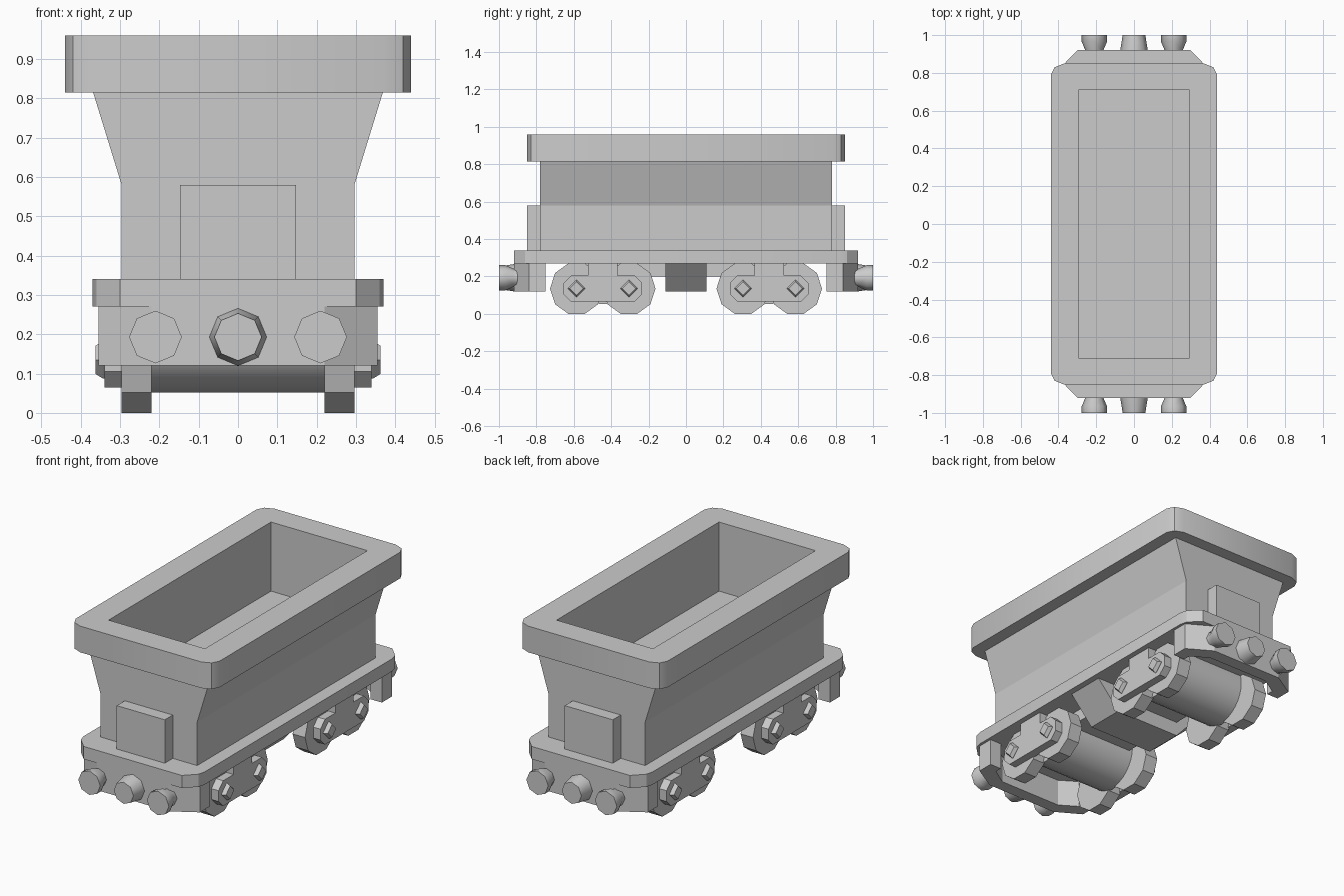
import bpy, bmesh, math
from mathutils import Matrix

cube = bpy.data.objects.get("Cube")
if cube:
    bpy.data.objects.remove(cube, do_unlink=True)


def finish(name, bm, smooth=0):
    bmesh.ops.recalc_face_normals(bm, faces=bm.faces)
    mesh = bpy.data.meshes.new(name)
    bm.to_mesh(mesh)
    bm.free()
    ob = bpy.data.objects.new(name, mesh)
    bpy.context.collection.objects.link(ob)
    if smooth:
        bpy.ops.object.select_all(action='DESELECT')
        ob.select_set(True)
        bpy.context.view_layer.objects.active = ob
        bpy.ops.object.shade_smooth_by_angle(angle=math.radians(smooth))
    return ob


def place(axis, a, b, t):
    """Point from two profile coordinates and a distance along an axis."""
    return {'X': (t, a, b), 'Y': (a, t, b), 'Z': (a, b, t)}[axis]


def prism(name, profile, axis, t0, t1, smooth=0):
    bm = bmesh.new()
    lo, hi = [[bm.verts.new(place(axis, a, b, t)) for a, b in profile] for t in (t0, t1)]
    n = len(profile)
    bm.faces.new(lo)
    bm.faces.new(hi)
    for i in range(n):
        j = (i + 1) % n
        bm.faces.new((lo[i], lo[j], hi[j], hi[i]))
    return finish(name, bm, smooth)


def turned(name, axis, centre, rings, sides, phase=0.0, smooth=0):
    """Lathe-like solid from (distance, radius) rings."""
    bm = bmesh.new()
    loops = []
    for t, r in rings:
        angles = [phase + math.tau * i / sides for i in range(sides)]
        loops.append([bm.verts.new(place(axis, centre[0] + r * math.cos(a),
                                         centre[1] + r * math.sin(a), t)) for a in angles])
    bm.faces.new(loops[0])
    bm.faces.new(loops[-1])
    for p, q in zip(loops, loops[1:]):
        for i in range(sides):
            j = (i + 1) % sides
            bm.faces.new((p[i], p[j], q[j], q[i]))
    return finish(name, bm, smooth)


def box(name, x, y, z):
    bm = bmesh.new()
    bmesh.ops.create_cube(bm, size=1)
    for v in bm.verts:
        v.co = [lim[0] if c < 0 else lim[1] for c, lim in zip(v.co, (x, y, z))]
    return finish(name, bm)


def four_way(corner):
    """Mirror one corner's points into a closed outline."""
    back = corner[::-1]
    return (corner + [(-x, y) for x, y in back] +
            [(-x, -y) for x, y in corner] + [(x, -y) for x, y in back])


def cut(ob, cutter):
    mod = ob.modifiers.new("opening", 'BOOLEAN')
    mod.operation = 'DIFFERENCE'
    mod.solver = 'EXACT'
    mod.object = cutter
    cutter.hide_render = True
    cutter.hide_viewport = True
    cutter.display_type = 'WIRE'
    bpy.context.view_layer.update()
    baked = bpy.data.meshes.new_from_object(ob.evaluated_get(bpy.context.evaluated_depsgraph_get()))
    ob.modifiers.clear()
    ob.data = baked


# Hopper with flared sides, and its thick rim
half = [(0.296, 0.33), (0.296, 0.58), (0.37, 0.82)]
hopper = prism("hopper", half + [(-x, z) for x, z in half[::-1]], 'Y', -0.78, 0.78)
rim = prism("hopper_rim", four_way([(0.44, 0.79), (0.42, 0.83), (0.37, 0.85)]),
            'Z', 0.815, 0.96, 40)
opening = box("opening_cutter", (-0.295, 0.295), (-0.71, 0.71), (0.578, 1.1))
cut(hopper, opening)
cut(rim, opening)
bpy.data.objects.remove(opening, do_unlink=True)

# Deck, centre beam and under-slung tank
prism("deck", four_way([(0.37, 0.82), (0.36, 0.86), (0.30, 0.92)]), 'Z', 0.27, 0.34, 30)
box("centre_beam", (-0.2, 0.2), (-0.32, 0.32), (0.2, 0.28))
prism("tank", [(0.34, 0.275), (0.2, 0.12), (-0.2, 0.12), (-0.34, 0.275)], 'Y', -0.11, 0.11)

for s, end in ((-1, "front"), (1, "back")):
    # End panel and wrap-around buffer beam
    box(end + "_panel", (-0.147, 0.147), sorted((s * 0.77, s * 0.85)), (0.335, 0.58))
    outer = [(0.355, 0.75), (0.355, 0.84), (0.22, 0.92)]
    inner = [(0.19, 0.85), (0.285, 0.79), (0.285, 0.75)]
    beam = (outer + [(-x, y) for x, y in outer[::-1]] +
            [(-x, y) for x, y in inner[::-1]] + inner)
    prism(end + "_buffer_beam", [(x, s * y) for x, y in beam], 'Z', 0.12, 0.272)

    # Buffers and coupling
    for x, side in ((-0.21, "right"), (0.21, "left")):
        turned(f"{end}_{side}_buffer", 'Y', (x, 0.193),
               [(s * 0.9, 0.048), (s * 0.925, 0.05), (s * 0.965, 0.067), (s, 0.067)], 8, 0, 50)
    turned(end + "_coupling", 'Y', (0, 0.193), [(s * 0.9, 0.074), (s * 0.92, 0.073), (s, 0.06)],
           8, 0, 50)

    # Bogie drum between the wheels
    mid = s * 0.445
    turned(end + "_bogie_drum", 'X', (mid, 0.222), [(-0.23, 0.17), (0.23, 0.17)], 32, 0, 30)

    for m, side in ((-1, "right"), (1, "left")):
        tag = f"{end}_{side}"
        # Side frame with chamfered ends and an upper tab
        frame = [(0.21, 0.03), (0.17, 0.07), (0.08, 0.07), (0.08, 0.14)]
        lower = [(0.17, -0.07), (0.21, -0.03)]
        outline = (frame + [(-y, z) for y, z in frame[::-1]] +
                   [(-y, z) for y, z in lower[::-1]] + lower)
        prism(tag + "_bogie_frame", [(mid + y, 0.135 + z) for y, z in outline],
              'X', m * 0.29, m * 0.34)
        # Wheels and pointed axle bolts
        for k, off in enumerate((-0.14, 0.14)):
            turned(f"{tag}_wheel_{k + 1}", 'X', (mid + off, 0.135),
                   [(m * 0.22, 0.142), (m * 0.296, 0.142)], 10)
            turned(f"{tag}_axle_bolt_{k + 1}", 'X', (mid + off, 0.135),
                   [(m * 0.33, 0.047), (m * 0.345, 0.047), (m * 0.362, 0.036)], 4)
